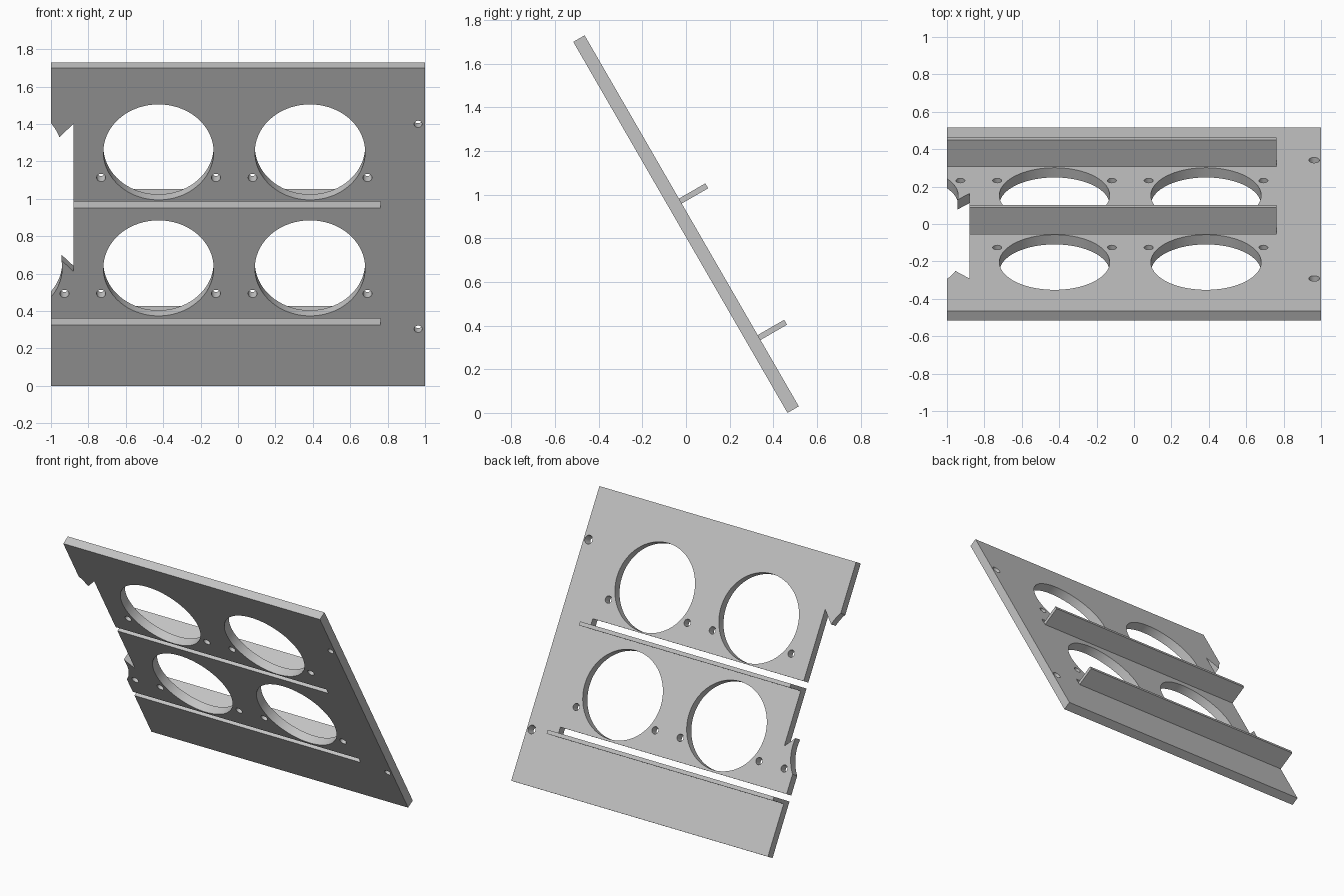
import bpy, bmesh, math

if "Cube" in bpy.data.objects:
    bpy.data.objects.remove(bpy.data.objects["Cube"], do_unlink=True)

LENGTH, THICK = 1.963, 0.06
COLUMNS, ROWS = (-0.425, 0.385), (0.727, 1.443)
PITCH, RADIUS = 0.81, 0.295
SLOT_FLOORS, SLOT_H, SLOT_END = (0.377, 1.099), 0.04, 0.763
NOTCH_X = -0.88
LEAN = math.radians(120)

grey = bpy.data.materials.new("light_grey")
grey.use_nodes = True
colour = (0.55, 0.55, 0.55, 1)
grey.diffuse_color = colour
grey.node_tree.nodes["Principled BSDF"].inputs["Base Color"].default_value = colour


def make(name, bm):
    """Leaning object; local y runs up the panel, local -z out of its back."""
    bmesh.ops.recalc_face_normals(bm, faces=bm.faces)
    mesh = bpy.data.meshes.new(name)
    bm.to_mesh(mesh)
    bm.free()
    mesh.materials.append(grey)
    obj = bpy.data.objects.new(name, mesh)
    bpy.context.collection.objects.link(obj)
    obj.location.y = 0.465
    obj.rotation_euler.x = LEAN
    return obj


def extrude(name, outline, near, far):
    bm = bmesh.new()
    face = bm.faces.new([bm.verts.new((x, s, -near)) for x, s in outline])
    new = bmesh.ops.extrude_face_region(bm, geom=[face])["geom"]
    verts = [v for v in new if isinstance(v, bmesh.types.BMVert)]
    bmesh.ops.translate(bm, vec=(0, 0, near - far), verts=verts)
    return make(name, bm)


def edge_arc(row, x_from, x_to, side, steps=12):
    """Part of the cut-off third column of openings, on the right edge."""
    cx = COLUMNS[0] - PITCH
    a, b = (math.acos((x - cx) / RADIUS) * k for x, k in zip((x_from, x_to), side))
    return [(cx + RADIUS * math.cos(a + (b - a) * i / steps),
             row + RADIUS * math.sin(a + (b - a) * i / steps)) for i in range(steps + 1)]


def slot(floor, x):
    return [(x, floor), (SLOT_END, floor), (SLOT_END, floor + SLOT_H), (x, floor + SLOT_H)]


# Panel outline with open slots and broken right edge
outline = [(1, LENGTH), (1, 0), (-1, 0)]
outline += slot(SLOT_FLOORS[0], -1)
outline += edge_arc(ROWS[0], -1, -0.944, (-1, 1))
outline += [(NOTCH_X, 0.707)]
outline += slot(SLOT_FLOORS[1], NOTCH_X)
outline += [(NOTCH_X, 1.617)]
outline += edge_arc(ROWS[1], -0.955, -1, (1, 1))
outline += [(-1, LENGTH)]
panel = extrude("panel", outline, 0, THICK)

# Cutters for large openings and screw holes
cut = bmesh.new()


def drill(x, s, front, back, segments):
    ring = bmesh.ops.create_cone(cut, cap_ends=True, segments=segments,
                                 radius1=back, radius2=front, depth=THICK + 0.02)
    bmesh.ops.translate(cut, vec=(x, s, -THICK / 2), verts=ring["verts"])


for row in ROWS:
    for col in COLUMNS:
        drill(col, row, RADIUS, RADIUS, 72)
        for side in (-1, 1):
            drill(col + side * 0.307, row - 0.158, 0.024, 0.024, 24)
drill(COLUMNS[0] - PITCH + 0.307, ROWS[0] - 0.158, 0.024, 0.024, 24)
for s in (0.351, 1.616):
    drill(0.963, s, 0.02, 0.03, 24)
cutter = make("hole_cutter", cut)
cutter.hide_render = True

mod = panel.modifiers.new("holes", "BOOLEAN")
mod.operation, mod.solver, mod.object = "DIFFERENCE", "EXACT", cutter
bpy.context.view_layer.update()
done = panel.evaluated_get(bpy.context.evaluated_depsgraph_get())
panel.data = bpy.data.meshes.new_from_object(done)
panel.modifiers.clear()
bpy.data.objects.remove(cutter, do_unlink=True)

# Shelves standing out of the back, flush with the slot floors
for name, top, x in zip(("lower_shelf", "upper_shelf"), SLOT_FLOORS, (-1, NOTCH_X)):
    low = top - 0.026
    extrude(name, [(x, low), (SLOT_END, low), (SLOT_END, top), (x, top)], THICK - 0.002, 0.2)

# Smooth the round walls, keep corners sharp
bpy.ops.object.select_all(action="DESELECT")
panel.select_set(True)
bpy.context.view_layer.objects.active = panel
bpy.ops.object.shade_smooth_by_angle(angle=math.radians(30))
